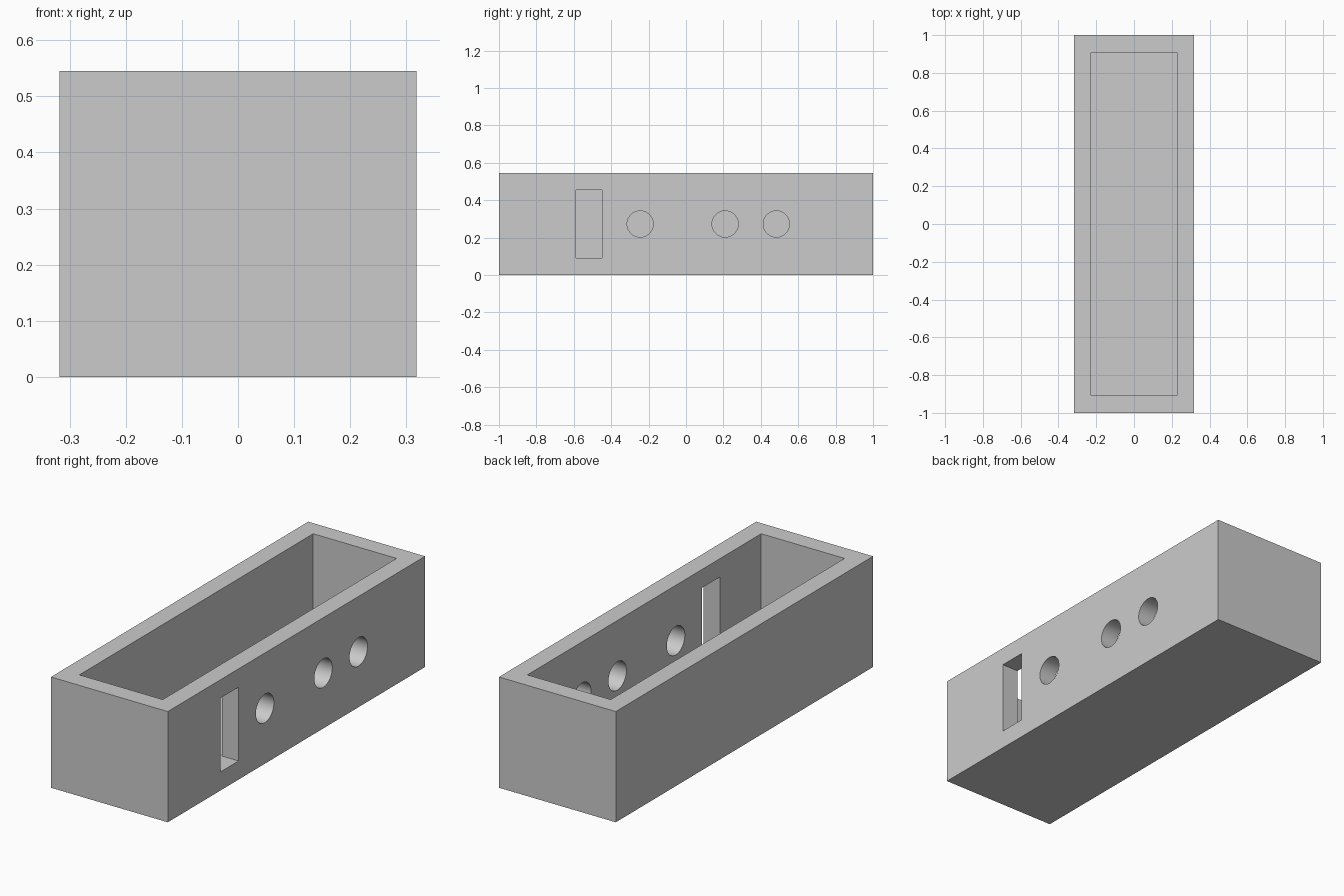
import bpy
from math import pi

cube = bpy.data.objects.get("Cube")
if cube:
    bpy.data.objects.remove(cube, do_unlink=True)

# Overall size and wall thickness
W, L, H, T = 0.636, 2.0, 0.545, 0.091

grey = bpy.data.materials.new("light_grey")
grey.use_nodes = True
colour = (0.6, 0.6, 0.6, 1)
grey.diffuse_color = colour
grey.node_tree.nodes["Principled BSDF"].inputs["Base Color"].default_value = colour


def box(name, size, centre):
    bpy.ops.mesh.primitive_cube_add(size=1, location=centre)
    ob = bpy.context.object
    ob.name = name
    ob.scale = size
    bpy.ops.object.transform_apply(location=True, rotation=True, scale=True)
    ob.data.materials.append(grey)
    return ob


def peg(name, y):
    bpy.ops.mesh.primitive_cylinder_add(vertices=64, radius=0.07, depth=3 * T,
                                        location=(W / 2 - T / 2, y, H / 2),
                                        rotation=(0, pi / 2, 0))
    ob = bpy.context.object
    ob.name = name
    bpy.ops.object.transform_apply(location=True, rotation=True, scale=True)
    ob.data.materials.append(grey)
    return ob


# Open-topped case
case = box("case", (W, L, H), (0, 0, H / 2))

# Cavity, switch slot and three round holes through the +x wall
cutters = [
    box("cavity_cutter", (W - 2 * T, L - 2 * T, H), (0, 0, T + H / 2)),
    box("slot_cutter", (3 * T, 0.139, H - 2 * T), (W / 2 - T / 2, -0.519, H / 2 + 0.0005)),
]
cutters += [peg("hole_cutter", y) for y in (-0.245, 0.209, 0.483)]

bpy.context.view_layer.objects.active = case
for cutter in cutters:
    mod = case.modifiers.new(cutter.name, "BOOLEAN")
    mod.operation = "DIFFERENCE"
    mod.solver = "EXACT"
    mod.object = cutter
    bpy.ops.object.modifier_apply(modifier=mod.name)
for cutter in cutters:
    bpy.data.objects.remove(cutter, do_unlink=True)

# Smooth hole walls, crisp box edges
bpy.ops.object.select_all(action="DESELECT")
case.select_set(True)
bpy.ops.object.shade_smooth_by_angle(angle=pi / 6)
